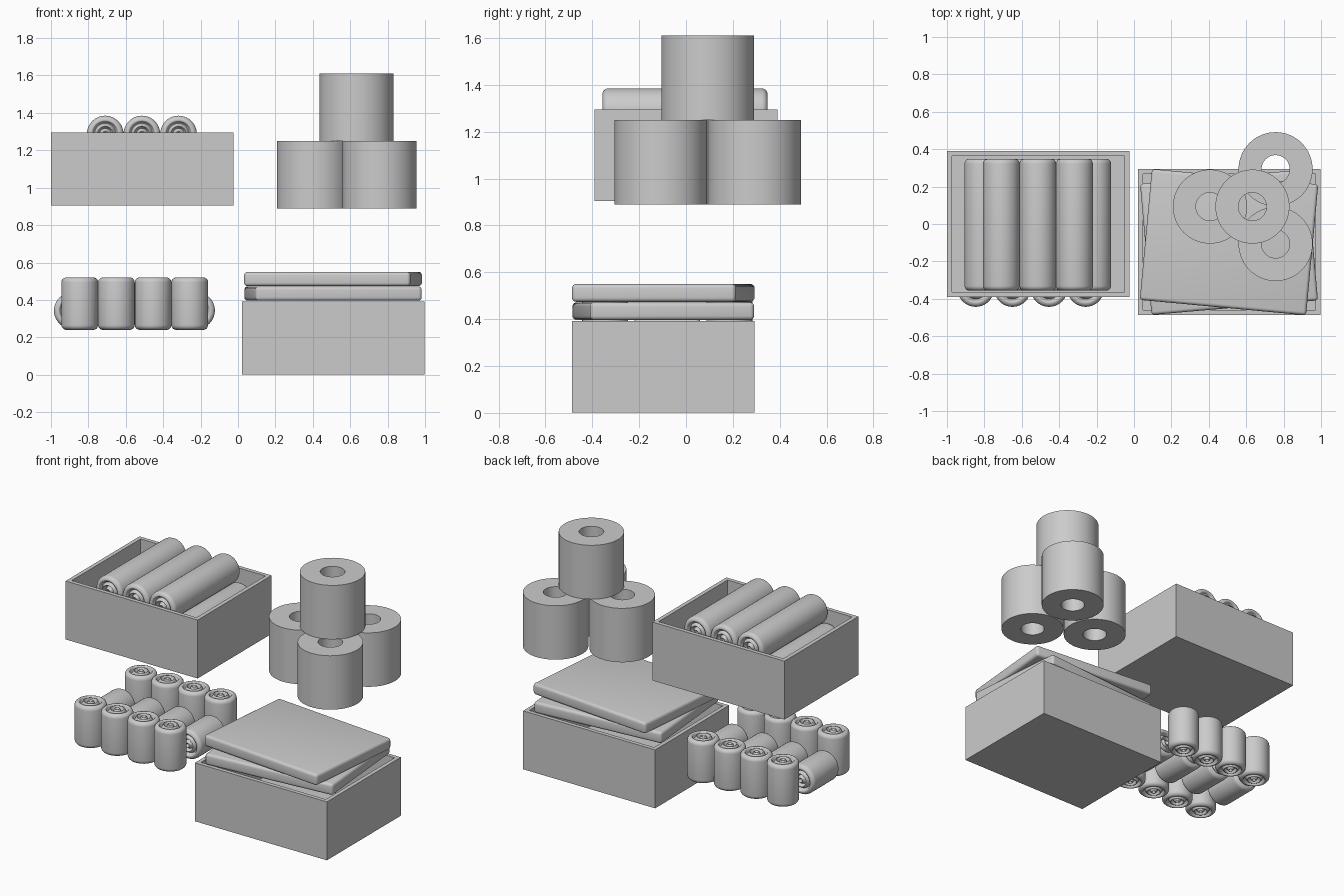
import bpy, bmesh, math
from mathutils import Matrix

if "Cube" in bpy.data.objects:
    bpy.data.objects.remove(bpy.data.objects["Cube"])


def finish(name, bm, loc, rot=(0, 0, 0), smooth=35):
    bmesh.ops.recalc_face_normals(bm, faces=bm.faces[:])
    me = bpy.data.meshes.new(name)
    bm.to_mesh(me)
    bm.free()
    ob = bpy.data.objects.new(name, me)
    bpy.context.collection.objects.link(ob)
    ob.location, ob.rotation_euler = loc, rot
    if smooth:
        bpy.ops.object.select_all(action='DESELECT')
        bpy.context.view_layer.objects.active = ob
        ob.select_set(True)
        bpy.ops.object.shade_smooth_by_angle(angle=math.radians(smooth))
    return ob


def box(sx, sy, sz):
    bm = bmesh.new()
    bmesh.ops.create_cube(bm, size=1, matrix=Matrix.Diagonal((sx, sy, sz, 1)))
    return bm


def lathe(profile, closed, steps=48):
    # revolve (radius, z) points around z
    bm = bmesh.new()
    vs = [bm.verts.new((r, 0, z)) for r, z in profile]
    n = len(vs)
    es = [bm.edges.new((vs[i], vs[(i + 1) % n])) for i in range(n if closed else n - 1)]
    bmesh.ops.spin(bm, geom=vs + es, cent=(0, 0, 0), axis=(0, 0, 1),
                   angle=2 * math.pi, steps=steps)
    bmesh.ops.remove_doubles(bm, verts=bm.verts[:], dist=1e-5)
    return bm


def crate(name, loc, sx=0.975, sy=0.78, sz=0.39, wall=0.038):
    bm = box(sx, sy, sz)
    top = max(bm.faces, key=lambda f: f.calc_center_median().z)
    bmesh.ops.inset_region(bm, faces=[top], thickness=wall)
    bmesh.ops.translate(bm, verts=top.verts[:], vec=(0, 0, 0))
    res = bmesh.ops.extrude_discrete_faces(bm, faces=[top])
    bmesh.ops.translate(bm, verts=res['faces'][0].verts[:], vec=(0, 0, wall - sz))
    finish(name, bm, loc, smooth=0)


def rolled_towel(name, loc, length, rot=(0, 0, 0), r=0.098):
    # rounded end with coil grooves, mirrored to the other end
    h, c = length / 2, 0.026
    half = [(r - c + c * math.cos(a), h - c + c * math.sin(a))
            for a in (math.pi / 2 * i / 5 for i in range(6))]
    k = 24
    for i in range(1, k + 1):
        t = 1 - i / k
        half.append(((r - c) * t, h - 0.011 * (1 - math.cos(2 * math.pi * 2.5 * (1 - t)))
                     if i < k else h - 0.022))
    profile = [(p, -z) for p, z in reversed(half)] + half
    finish(name, lathe(profile, False, 40), loc, rot, 60)


ALONG_Y = (math.pi / 2, 0, 0)

# Upper crate with two nested layers of long rolled towels
crate("upper_crate", (-0.5125, 0, 1.1))
for count, z in ((4, 1.119), (3, 1.287)):
    for i in range(count):
        x = -0.514 + (i - (count - 1) / 2) * 0.196
        rolled_towel("long_towel_roll", (x, -0.004, z), 0.705, ALONG_Y)

# Lower crate with two twisted folded towels
crate("lower_crate", (0.51, -0.097, 0.197))
for z, ang in ((0.434, 5.0), (0.512, -5.3)):
    bm = box(0.893, 0.703, 0.076)
    bmesh.ops.bevel(bm, geom=bm.edges[:], offset=0.018, segments=4, profile=0.5,
                    affect='EDGES')
    finish("folded_towel", bm, (0.508, -0.097, z), (0, 0, math.radians(ang)))

# Small rolled towels: two upright rows with a lying row between
for i in range(4):
    for y in (-0.345, 0.185):
        rolled_towel("upright_towel_roll", (-0.846 + i * 0.196, y, 0.38), 0.28)
    rolled_towel("lying_towel_roll", (-0.886 + i * 0.2215, -0.08, 0.343), 0.28, ALONG_Y)

# Pyramid of hollow paper rolls
for x, y, z in ((0.406, 0.093, 1.07), (0.757, 0.293, 1.07),
                (0.757, -0.107, 1.07), (0.633, 0.093, 1.43)):
    ring = [(0.075, -0.18), (0.198, -0.18), (0.198, 0.18), (0.075, 0.18)]
    finish("paper_roll", lathe(ring, True, 64), (x, y, z))
